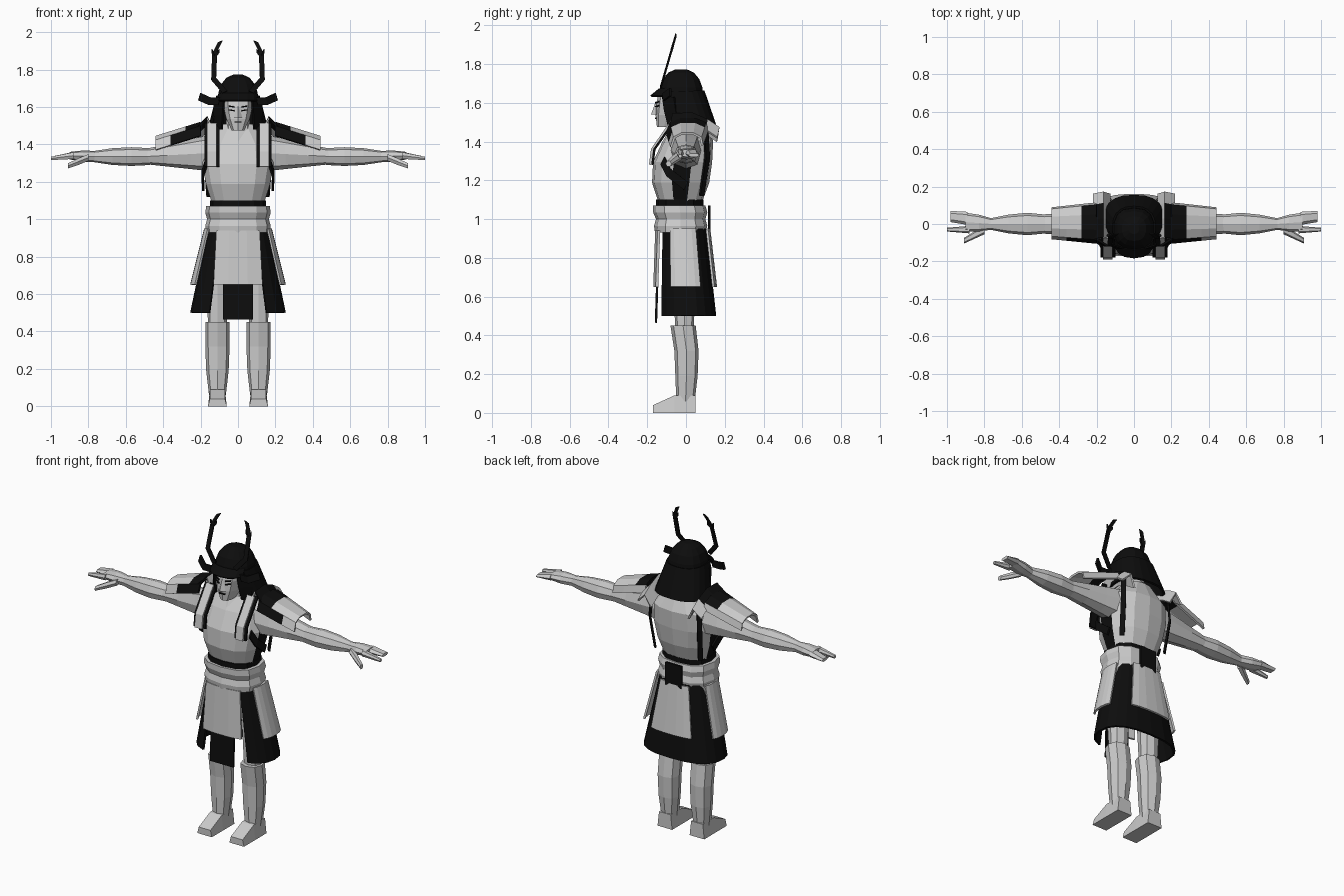
import bpy, bmesh, math
from mathutils import Vector

cube = bpy.data.objects.get("Cube")
if cube:
    bpy.data.objects.remove(cube, do_unlink=True)


def material(name, value):
    mat = bpy.data.materials.new(name)
    mat.use_nodes = True
    color = (value, value, value, 1)
    mat.diffuse_color = color
    mat.node_tree.nodes["Principled BSDF"].inputs["Base Color"].default_value = color
    return mat


GREY, BLACK = material("pale grey", 0.6), material("black lacquer", 0.004)


def skin(name, rows, mat, closed=False, thick=0, mirror=False, dark=None):
    """Join rows of points into a faceted surface; dark is a rule for black faces."""
    bm = bmesh.new()
    grid = [[bm.verts.new(point) for point in row] for row in rows]
    count = len(grid[0])
    for near, far in zip(grid, grid[1:]):
        for i in range(count if closed else count - 1):
            j = (i + 1) % count
            bm.faces.new((near[i], near[j], far[j], far[i]))
    if closed:
        bm.faces.new(grid[0])
        bm.faces.new(grid[-1])
    bmesh.ops.recalc_face_normals(bm, faces=bm.faces)
    if dark:
        for face in bm.faces:
            face.material_index = int(dark(face.calc_center_median()))
    mesh = bpy.data.meshes.new(name)
    bm.to_mesh(mesh)
    bm.free()
    mesh.materials.append(mat)
    mesh.materials.append(BLACK)
    part = bpy.data.objects.new(name, mesh)
    bpy.context.collection.objects.link(part)
    if thick:
        solid = part.modifiers.new("thickness", "SOLIDIFY")
        solid.thickness, solid.offset = thick, 0
    if mirror:
        part.modifiers.new("other side", "MIRROR").use_mirror_merge = False


def squarish(angle):
    """Sine and cosine pushed towards a rounded square."""
    return [math.copysign(abs(v) ** 0.8, v) for v in (math.sin(angle), math.cos(angle))]


def outline(size, z, angles, cx=0):
    """Points round a level section of (half width, front reach, back reach)."""
    half, front, back = size
    points = []
    for angle in angles:
        s, c = squarish(angle)
        points.append((cx + half * s, (back - front) / 2 - (back + front) / 2 * c, z))
    return points


def turn(sides):
    return [math.tau * i / sides for i in range(sides)]


def upright(name, low, high, sizes, mat, sides=10, cx=0, **options):
    """Loft upwards through evenly spaced sections."""
    step = (high - low) / (len(sizes) - 1)
    rows = [outline(size, low + i * step, turn(sides), cx) for i, size in enumerate(sizes)]
    skin(name, rows, mat, closed=True, **options)


def limb(name, start, end, sizes, sides=8):
    """Loft sideways between two points through (half depth, half height)."""
    rows = []
    for i, (depth, height) in enumerate(sizes):
        centre = Vector(start).lerp(Vector(end), i / (len(sizes) - 1))
        rows.append([centre + Vector((0, depth * c, height * s))
                     for s, c in map(squarish, turn(sides))])
    skin(name, rows, GREY, closed=True, mirror=True)


def panel(name, high, low, top, bottom, start, end, mat, count=6, **options):
    """Curved hanging plate between two angles measured from the front."""
    angles = [math.radians(start + (end - start) * i / (count - 1)) for i in range(count)]
    rows = [outline(top, high, angles), outline(bottom, low, angles)]
    skin(name, rows, mat, thick=.012, **options)


def strip(name, path, half, mat, thick=.012, **options):
    """Flat band following a path, widened both ways by a half-width vector."""
    half = Vector(half)
    rows = [(Vector(p) - half, Vector(p) + half) for p in path]
    skin(name, rows, mat, thick=thick, **options)


# Feet and legs
LEG_X = .11
sole = [(-.17, .04), (-.06, .09), (.05, .09)]
skin("foot", [[(LEG_X - .05, y, 0), (LEG_X + .05, y, 0), (LEG_X + .04, y, top), (LEG_X - .04, y, top)]
              for y, top in sole], GREY, closed=True, mirror=True)
upright("shin_guard", .06, .45, [(.045, .05, .045), (.06, .055, .06), (.065, .06, .065), (.065, .08, .05)],
        GREY, sides=8, cx=LEG_X, mirror=True)
upright("thigh", .43, .95, [(.05, .055, .04), (.07, .08, .06)], GREY, sides=8, cx=LEG_X, mirror=True)

# Skirt with hanging plates
panel("skirt", .95, .5, (.155, .13, .1), (.25, .14, .15), 32, 328, BLACK, count=17)
strip("front_flap", [(0, -.14, .93), (0, -.155, .465)], (.08, 0, 0), BLACK)
skin("front_apron", [[(side * half, y + abs(side) * .02, z) for side in (-1, -.4, .4, 1)]
                     for z, half, y in ((.94, .115, -.16), (.65, .13, -.17))], GREY, thick=.014)
for name, start, end, both in ("side_plate", 62, 112, True), ("back_plate", 152, 208, False):
    panel(name, .95, .65, (.175, .14, .12), (.25, .145, .155), start, end, GREY, mirror=both)

# Belt tiers, sash and back knot
upright("belt_lower", .93, 1, [(.17, .16, .1), (.175, .165, .11), (.165, .155, .1)], GREY, sides=12)
upright("belt_upper", 1, 1.07, [(.165, .155, .1), (.175, .17, .11), (.17, .17, .1)], GREY, sides=12)
upright("sash", 1.04, 1.1, [(.15, .155, .09)] * 2, BLACK, sides=12)
strip("back_knot", [(0, .12, .93), (0, .12, 1.07)], (.055, 0, 0), BLACK)

# Cuirass with dark sides, lacing and neck
upright("cuirass", 1.08, 1.51, [(.14, .14, .08), (.175, .175, .12), (.195, .17, .135),
                                (.18, .12, .14), (.085, .05, .09)], GREY, sides=14,
        dark=lambda c: abs(c.x) > .13 and abs(c.y + .02) < .03 and c.z < 1.3)
strip("side_lacing", [(.17, -.12, 1.3), (.19, -.09, 1.24), (.185, 0, 1.17)], (0, .01, .02),
      BLACK, mirror=True)
strip("back_cord", [(.16, .1, 1.48), (.17, .11, 1.32), (.155, .08, 1.12)], (.01, -.01, 0),
      BLACK, mirror=True)
upright("neck", 1.4, 1.55, [(.085, .12, .06), (.07, .08, .05), (.06, .07, .05)], GREY, sides=8)

# Shoulder straps over dark edging
strap = [Vector(p) for p in ((.14, -.185, 1.28), (.14, -.175, 1.36), (.14, -.07, 1.51))]
strip("strap", strap, (.025, 0, 0), GREY, mirror=True)
strip("strap_edge", [p + Vector((0, .012, 0)) for p in strap], (.04, 0, 0), BLACK, mirror=True)

# Arms and hands
limb("upper_arm", (.13, 0, 1.355), (.5, 0, 1.335), [(.08, .1), (.07, .08), (.06, .06), (.05, .04)])
limb("forearm", (.47, 0, 1.335), (.77, 0, 1.335), [(.05, .045), (.06, .05), (.05, .045), (.03, .03)])
limb("palm", (.76, 0, 1.335), (.9, .01, 1.34), [(.03, .03), (.045, .03), (.05, .02)])
limb("fingers", (.89, .03, 1.34), (.98, .04, 1.33), [(.035, .02), (.03, .01)], sides=6)
limb("index_finger", (.88, -.03, 1.34), (1, -.03, 1.325), [(.02, .02), (.01, .01)], sides=6)
limb("thumb", (.8, -.03, 1.33), (.91, -.09, 1.285), [(.025, .02), (.02, .02), (.015, .015)], sides=6)

# Shoulder guards: sloping roof with dark laced front
guard = []
for i in range(4):
    x, ridge, half = .2 + .08 * i, 1.515 - .025 * i, .1 - .008 * i
    guard.append([(x, side * half, ridge - drop) for side, drop in
                  ((-1, .07), (-.8, .02), (-.3, 0), (.5, 0), (1, .02), (1.1, .06))])
skin("shoulder_guard", guard, GREY, thick=.012, mirror=True,
     dark=lambda c: (c.y < -.07 and c.x < .38) or (c.x < .25 and abs(c.y) < .08))
skin("collar_wing", [[(.13, y, top - .07), (.165, y + .01, top), (.215, y, top - .05)]
                     for y, top in ((-.08, 1.54), (.02, 1.545), (.1, 1.51), (.16, 1.47))],
     GREY, thick=.012, mirror=True, dark=lambda c: -.05 < c.y < .1 and c.x > .16)

# Head and face details
upright("head", 1.475, 1.66, [(.035, .15, -.03), (.065, .157, .04), (.08, .152, .06), (.08, .14, .06)], GREY)
bpy.ops.mesh.primitive_cone_add(vertices=4, radius1=.025, depth=.07, location=(0, -.155, 1.575))
nose = bpy.context.object
nose.name = "nose"
nose.data.materials.append(GREY)
for name, z in ("eye", 1.58), ("brow", 1.6):
    strip(name, [(.02, -.157, z), (.05, -.14, z + .005)], (0, 0, .003), BLACK, thick=.008, mirror=True)
strip("mouth", [(-.02, -.157, 1.52), (.02, -.157, 1.52)], (0, 0, .003), BLACK, thick=.008)

# Helmet: domed bowl, peak, flared neck guard, cheek guards and side wings
dome = []
for i in range(5):
    rise = math.radians(20 * i)
    reach = math.cos(rise) ** 0.8
    dome.append(outline((.112 * reach, .025 + .115 * reach, .115 * reach - .025),
                        1.63 + .145 * math.sin(rise), turn(14)))
skin("helmet_bowl", dome, BLACK, closed=True)
panel("helmet_peak", 1.67, 1.633, (.108, .135, .09), (.112, .18, .09), -65, 65, BLACK, count=7)
panel("neck_guard", 1.66, 1.485, (.11, .135, .09), (.155, .09, .15), 58, 302, BLACK, count=15)
strip("cheek_guard", [(.1, -.09, 1.63), (.105, -.08, 1.56), (.11, -.06, 1.48)], (.025, .03, 0),
      BLACK, mirror=True)
strip("side_wing", [(.1, -.115, 1.63), (.15, -.115, 1.63), (.205, -.08, 1.655)], (-.006, 0, .02),
      BLACK, mirror=True)


# Antler crest: flat leaning strips with small prongs
def lean(x, z):
    return (x, -.13 + (z - 1.68) * .29, z)


antler = [lean(.07, 1.68), lean(.13, 1.75), lean(.125, 1.89), lean(.095, 1.95)]
strip("antler", antler, (.013, 0, -.006), BLACK, thick=.008, mirror=True)
for name, tip in ("outer_prong", .14), ("inner_prong", .1):
    strip(name, [lean(.125, 1.87), lean(tip, 1.9)], (0, 0, .01), BLACK, thick=.008, mirror=True)
